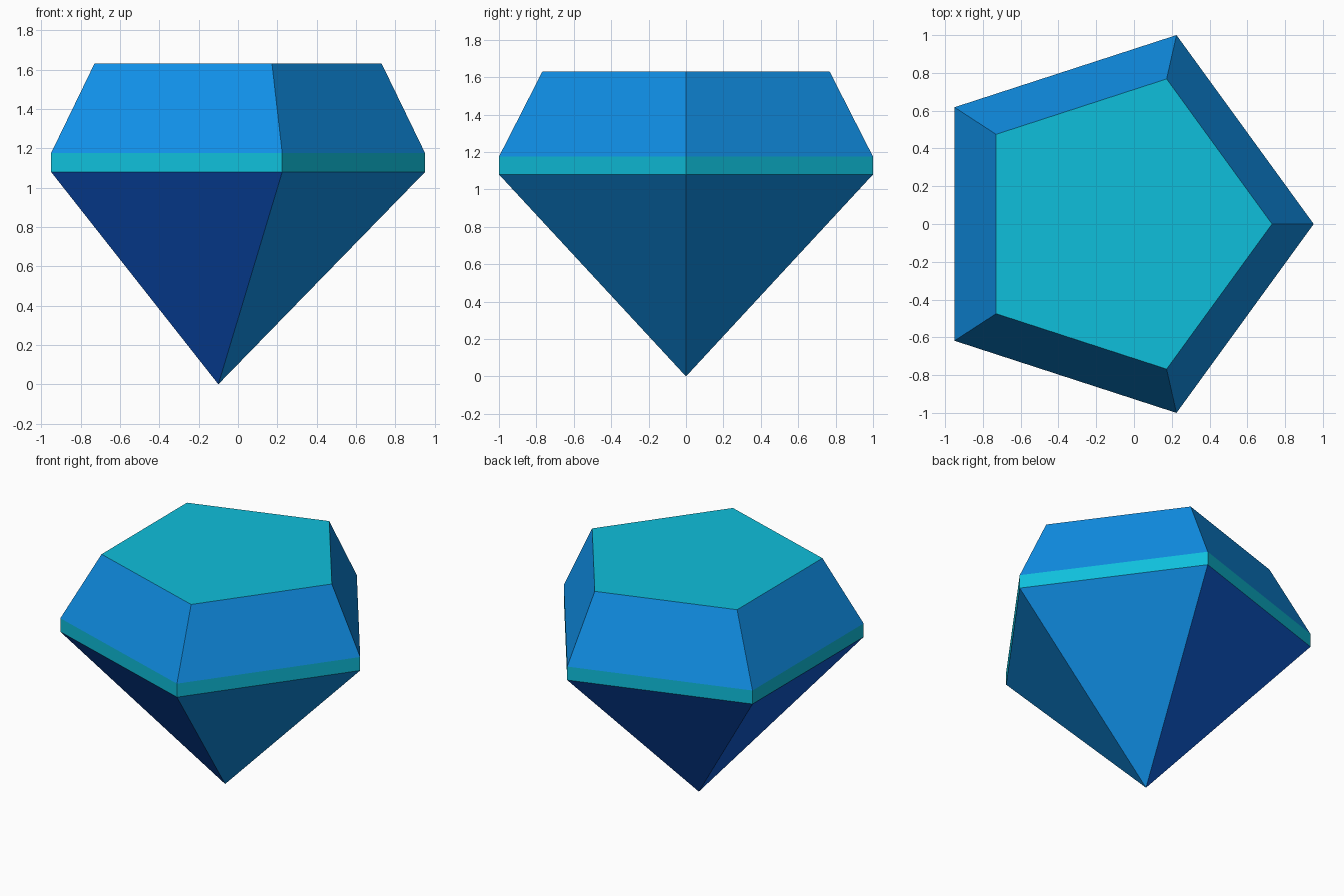
import bpy, bmesh
from math import cos, sin, tau

if "Cube" in bpy.data.objects:
    bpy.data.objects.remove(bpy.data.objects["Cube"])

SIDES = 5
RADIUS = 1.0515          # gives a width of 2 along y
CENTRE_X = -0.10         # pentagon centre, so its bounds are centred on x = 0


def srgb(*rgb):
    return [((c / 255 + 0.055) / 1.055) ** 2.4 for c in rgb] + [1.0]


def material(name, colour):
    mat = bpy.data.materials.new(name)
    mat.diffuse_color = colour
    mat.use_nodes = True
    mat.node_tree.nodes["Principled BSDF"].inputs["Base Color"].default_value = mat.diffuse_color
    return mat


materials = [
    material("cyan", srgb(15, 191, 219)),
    material("sky blue", srgb(16, 143, 230)),
    material("royal blue", srgb(16, 93, 216)),
]
CYAN, SKY, ROYAL = range(3)

bm = bmesh.new()


def ring(z, scale=1.0):
    """Pentagon with one corner towards +x."""
    return [bm.verts.new((scale * (CENTRE_X + RADIUS * cos(tau * i / SIDES)),
                          scale * RADIUS * sin(tau * i / SIDES), z))
            for i in range(SIDES)]


def band(lower, upper, index):
    for i in range(SIDES):
        j = (i + 1) % SIDES
        bm.faces.new((lower[i], lower[j], upper[j], upper[i])).material_index = index


tip = bm.verts.new((CENTRE_X, 0, 0))
girdle_low, girdle_high = ring(1.08), ring(1.175)
table = ring(1.63, 0.768)

# Lower point: sky blue on the two +x facets, royal blue elsewhere
for i in range(SIDES):
    face = bm.faces.new((tip, girdle_low[(i + 1) % SIDES], girdle_low[i]))
    face.normal_update()
    face.material_index = SKY if face.calc_center_median().x > 0.05 else ROYAL

# Girdle, crown and flat table
band(girdle_low, girdle_high, CYAN)
band(girdle_high, table, SKY)
bm.faces.new(table).material_index = CYAN

bmesh.ops.recalc_face_normals(bm, faces=bm.faces)
mesh = bpy.data.meshes.new("cut_gem")
bm.to_mesh(mesh)
bm.free()
for mat in materials:
    mesh.materials.append(mat)
bpy.context.collection.objects.link(bpy.data.objects.new("cut_gem", mesh))
